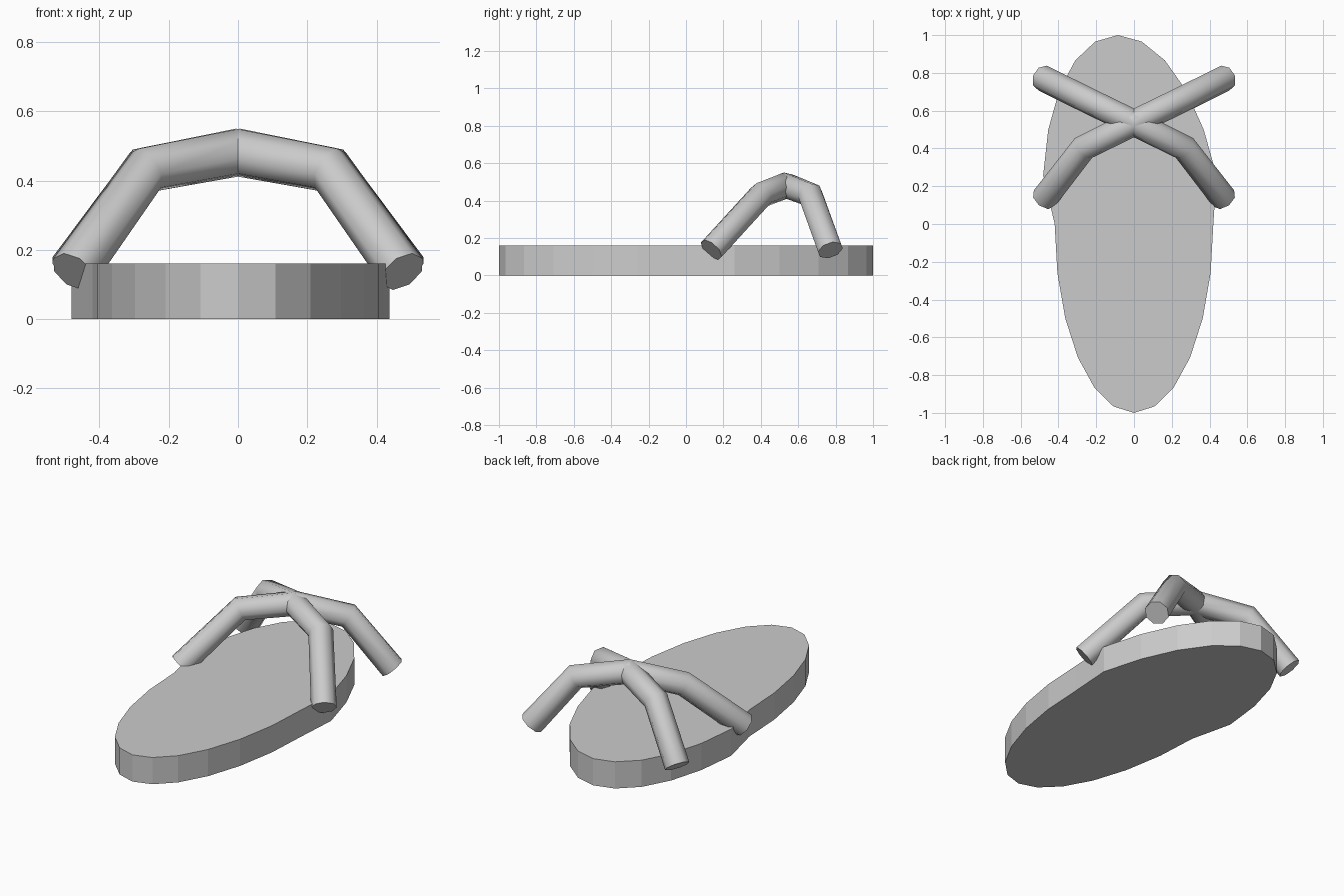
import bpy, bmesh
from math import sin, cos, pi, radians

if "Cube" in bpy.data.objects:
    bpy.data.objects.remove(bpy.data.objects["Cube"])


def make_sole(name, height, sides=24):
    # Half ellipse heel, wider toe half that leans towards -x
    bm = bmesh.new()
    outline = []
    for i in range(sides):
        a = 2 * pi * i / sides
        y = sin(a)
        if y > 1e-6:
            x = 0.475 * cos(a) - 0.085 * y
        else:
            x = 0.42 * cos(a)
        outline.append(bm.verts.new((x, y, 0)))
    face = bm.faces.new(outline)
    top = bmesh.ops.extrude_face_region(bm, geom=[face])["geom"]
    verts = [g for g in top if isinstance(g, bmesh.types.BMVert)]
    bmesh.ops.translate(bm, verts=verts, vec=(0, 0, height))
    bmesh.ops.recalc_face_normals(bm, faces=bm.faces)
    mesh = bpy.data.meshes.new(name)
    bm.to_mesh(mesh)
    bm.free()
    obj = bpy.data.objects.new(name, mesh)
    bpy.context.collection.objects.link(obj)


def make_strap(name, points, radius):
    # Eight-sided capped tube along a path
    curve = bpy.data.curves.new(name, "CURVE")
    curve.dimensions = "3D"
    curve.bevel_depth = radius
    curve.bevel_resolution = 2
    curve.use_fill_caps = True
    spline = curve.splines.new("POLY")
    spline.points.add(len(points) - 1)
    for p, co in zip(spline.points, points):
        p.co = (*co, 1)
    obj = bpy.data.objects.new(name, curve)
    bpy.context.collection.objects.link(obj)
    bpy.ops.object.select_all(action="DESELECT")
    obj.select_set(True)
    bpy.context.view_layer.objects.active = obj
    bpy.ops.object.convert(target="MESH")
    bpy.ops.object.shade_smooth_by_angle(angle=radians(60))


make_sole("sole", 0.16)

# Two mirrored straps crossing over the toe half
path = [(-0.475, 0.135, 0.137), (-0.267, 0.403, 0.43), (0, 0.535, 0.481),
        (0.267, 0.665, 0.43), (0.482, 0.772, 0.135)]
for label, side in (("strap_left", 1), ("strap_right", -1)):
    make_strap(label, [(side * x, y, z) for x, y, z in path], 0.07)
